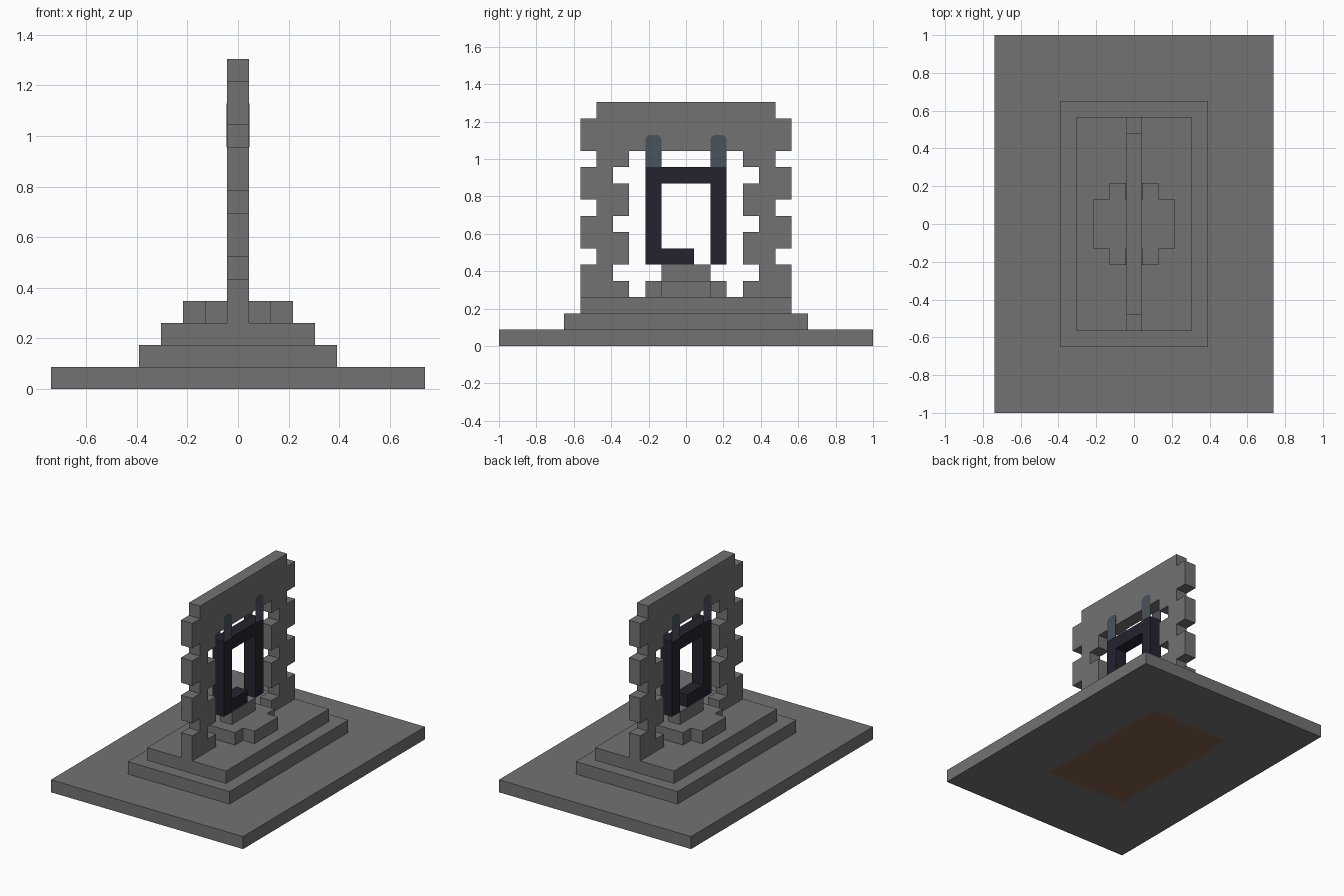
import bpy
import bmesh
from mathutils import Vector

cube = bpy.data.objects.get("Cube")
if cube:
    bpy.data.objects.remove(cube, do_unlink=True)

U = 2 / 23  # one block


def material(name, rgb):
    m = bpy.data.materials.new(name)
    m.use_nodes = True
    color = (*rgb, 1)
    m.diffuse_color = color
    bsdf = next(n for n in m.node_tree.nodes if n.type == 'BSDF_PRINCIPLED')
    bsdf.inputs["Base Color"].default_value = color
    return m


stone = material("stone grey", (0.17, 0.17, 0.17))
dark = material("dark violet black", (0.018, 0.017, 0.028))
slate = material("slate blue", (0.07, 0.085, 0.105))
earth = material("earth brown", (0.23, 0.12, 0.068))


def finish(name, bm, *mats):
    bmesh.ops.recalc_face_normals(bm, faces=bm.faces)
    mesh = bpy.data.meshes.new(name)
    bm.to_mesh(mesh)
    bm.free()
    for m in mats:
        mesh.materials.append(m)
    obj = bpy.data.objects.new(name, mesh)
    bpy.context.collection.objects.link(obj)
    return obj


def extrude(name, corners, depth, mat):
    """Extrude a flat outline, all sizes in blocks."""
    bm = bmesh.new()
    face = bm.faces.new([bm.verts.new(Vector(c) * U) for c in corners])
    new = bmesh.ops.extrude_face_region(bm, geom=[face])["geom"]
    verts = [g for g in new if isinstance(g, bmesh.types.BMVert)]
    bmesh.ops.translate(bm, verts=verts, vec=Vector(depth) * U)
    return finish(name, bm, mat)


def slab_mesh(x, y, z):
    bm = bmesh.new()
    bmesh.ops.create_cube(bm, size=1)
    for v in bm.verts:
        v.co = Vector((v.co.x * x, v.co.y * y, v.co.z + 0.5 + z)) * U
    return bm


def upright(name, outline, mat, x=-0.5, width=1):
    return extrude(name, [(x, y, z) for y, z in outline], (width, 0, 0), mat)


# Base slab with an earth patch cut into its underside
bm = slab_mesh(17, 23, 0)
low, high = Vector((-3.5, -5.5, 0)) * U, Vector((3.5, 6.5, 0)) * U
for point in (low, high):
    for normal in ((1, 0, 0), (0, 1, 0)):
        bmesh.ops.bisect_plane(bm, geom=bm.verts[:] + bm.edges[:] + bm.faces[:],
                               plane_co=point, plane_no=normal)
for f in bm.faces:
    c = f.calc_center_median()
    f.material_index = int(c.z < 0.001 and low.x < c.x < high.x and low.y < c.y < high.y)
finish("base_slab", bm, stone, earth)

# Steps and pedestal
finish("lower_step", slab_mesh(9, 15, 1), stone)
finish("upper_step", slab_mesh(7, 13, 2), stone)
finish("pedestal", slab_mesh(1, 3, 4), stone)

# Stepped plinth with notched corners
quarter = [(2.5, 1.5), (1.5, 1.5), (1.5, 2.5)]
half = quarter + [(-x, y) for x, y in reversed(quarter)]
plinth = half + [(x, -y) for x, y in reversed(half)]
extrude("notched_plinth", [(x, y, 3) for x, y in plinth], (0, 0, 1), stone)


# Arch wall with toothed inner and outer edges
def edge(rows, width):
    points = []
    for z in rows:
        for p in ((width(z), z), (width(z), z + 1)):
            if p not in points:
                points.append(p)
    return points


outer = edge(range(3, 15), lambda z: 5.5 if z % 3 == 2 else 6.5)
inner = edge(range(3, 12), lambda z: 4.5 if z % 3 == 1 else 3.5)
arch = outer + [(-y, z) for y, z in reversed(outer)]
arch += [(-y, z) for y, z in inner] + list(reversed(inner))
upright("arch_wall", arch, stone)

# Hanging frame, open at one lower corner
frame = [(2.5, 5), (2.5, 11), (-2.5, 11), (-2.5, 5), (0.5, 5),
         (0.5, 6), (-1.5, 6), (-1.5, 10), (1.5, 10), (1.5, 5)]
upright("hanging_frame", frame, dark)

# Hanger straps on both faces of the wall
strap = [(-0.5, 11), (0.5, 11), (0.5, 12.7), (0.42, 12.87), (0.25, 12.98),
         (-0.25, 12.98), (-0.42, 12.87), (-0.5, 12.7)]
for side, x in (("left", 0.48), ("right", -0.52)):
    for end, y in (("front", -2), ("back", 2)):
        upright(f"{side}_{end}_strap", [(y + a, z) for a, z in strap], slate, x, 0.04)
